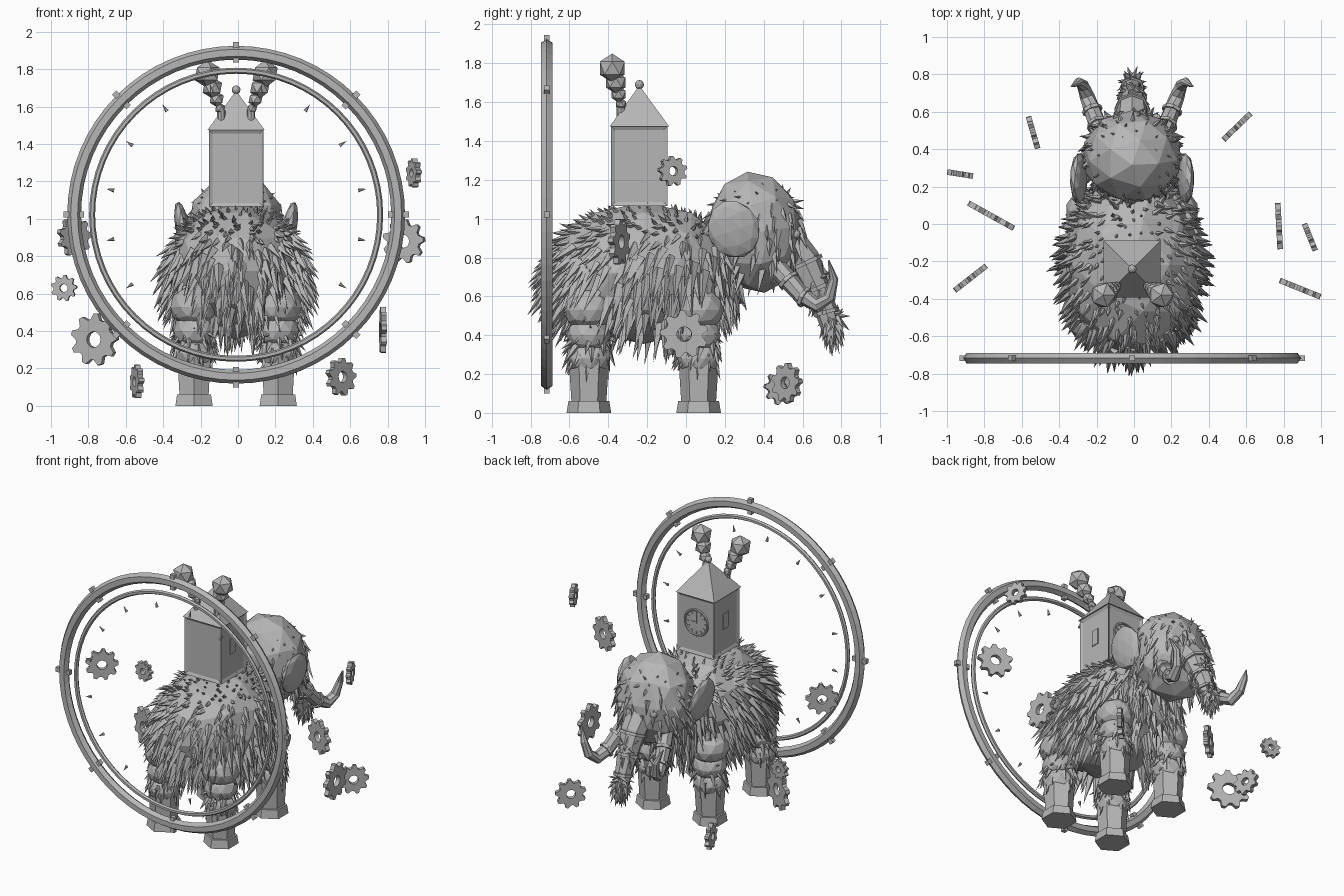
import bpy, bmesh, math, random
from math import sin, cos, pi, radians
from mathutils import Vector, Matrix

random.seed(4)
cube = bpy.data.objects.get("Cube")
if cube:
    bpy.data.objects.remove(cube, do_unlink=True)

CX = -0.01  # centre line of the animal, tower and ring
GREY = (0.47, 0.47, 0.47, 1)
mat = bpy.data.materials.new("stone grey")
mat.use_nodes = True
mat.diffuse_color = GREY
mat.node_tree.nodes["Principled BSDF"].inputs["Base Color"].default_value = GREY


def finish(bm, name):
    bmesh.ops.recalc_face_normals(bm, faces=bm.faces)
    me = bpy.data.meshes.new(name)
    bm.to_mesh(me)
    bm.free()
    me.materials.append(mat)
    bpy.context.collection.objects.link(bpy.data.objects.new(name, me))


def place(loc, scale=(1, 1, 1), rot=Matrix()):
    return Matrix.Translation(loc) @ rot.to_4x4() @ Matrix.Diagonal((*scale, 1))


def turn(degrees, axis):
    return Matrix.Rotation(radians(degrees), 4, axis)


def blob(bm, loc, radii, subdiv=2, rot=Matrix()):
    bmesh.ops.create_icosphere(bm, subdivisions=subdiv, radius=1, matrix=place(loc, radii, rot))


def box(bm, loc, size, rot=Matrix()):
    bmesh.ops.create_cube(bm, size=1, matrix=place(loc, size, rot))


def cone(bm, a, b, r1, r2=0.0, sides=6):
    a, b = Vector(a), Vector(b)
    q = (b - a).to_track_quat('Z', 'Y').to_matrix()
    bmesh.ops.create_cone(bm, cap_ends=True, segments=sides, radius1=r1, radius2=r2,
                          depth=(b - a).length, matrix=place((a + b) / 2, rot=q))


def skin(bm, rings, closed):
    """Join rings of vertices into a tube."""
    size = len(rings[0])
    for a, b in zip(rings, rings[1:] + rings[:1] if closed else rings[1:]):
        for k in range(size):
            n = (k + 1) % size
            bm.faces.new((a[k], a[n], b[n], b[k]))
    if not closed:
        bm.faces.new(rings[0])
        bm.faces.new(rings[-1])


def tube(bm, path, radii, sides=8):
    pts = [Vector(p) for p in path]
    rings = []
    for i, p in enumerate(pts):
        d = pts[min(i + 1, len(pts) - 1)] - pts[max(i - 1, 0)]
        u = d.cross(Vector((1, 0, 0))).normalized()
        v = d.cross(u).normalized()
        rings.append([bm.verts.new(p + radii[i] * (u * cos(t) + v * sin(t)))
                      for t in (2 * pi * k / sides for k in range(sides))])
    skin(bm, rings, False)


def bands(bm, path, radii):
    for p, q, r in zip(path, path[1:], radii):
        p, q = Vector(p), Vector(q)
        cone(bm, p, p + (q - p).normalized() * 0.02, r + 0.01, r + 0.01, 8)


def hoop(bm, centre, major, minor, depth, segs=64, sides=6):
    """Ring facing along y with an elliptical section."""
    rings = []
    for i in range(segs):
        u = 2 * pi * i / segs
        section = [2 * pi * j / sides for j in range(sides)]
        rings.append([bm.verts.new(Vector(centre) + Vector((
            (major + minor * cos(v)) * cos(u), depth * sin(v),
            (major + minor * cos(v)) * sin(u)))) for v in section])
    skin(bm, rings, True)


def fur(bm, centre, radii, count, long, short, top=1.0, bottom=-1.0, out=0.4, sweep=-0.15):
    """Shards over an ellipsoid, hanging down and longer towards the bottom."""
    for i in range(count):
        h = top + (bottom - top) * (i + random.random()) / count
        a = i * 2.39996 + random.uniform(-0.2, 0.2)
        w = math.sqrt(max(0, 1 - h * h))
        n = Vector((w * cos(a), w * sin(a), h))
        p = Vector(centre) + Vector([n[k] * radii[k] for k in range(3)])
        low = min(1, max(0, (0.9 - h) / 0.9))
        length = (short + (long - short) * low) * random.uniform(0.7, 1.25)
        jitter = Vector([random.uniform(-0.12, 0.12) for _ in range(3)])
        d = (n * out + Vector((0, sweep, -0.85 * low)) + jitter).normalized()
        cone(bm, p - d * 0.02, p + d * length, 0.01 + 0.11 * length, sides=4)


def gear(name, x, y, z, radius, angle, teeth=9):
    """Upright toothed wheel with a hole, turned about z."""
    bm = bmesh.new()
    steps = teeth * 4
    m = place((x, y, z), rot=turn(angle, 'Z'))
    rings = []
    for i in range(steps):
        t = 2 * pi * i / steps
        outer = radius * (1 if i % 4 < 2 else 0.78)
        section = ((0.3 * radius, -1), (outer, -1), (outer, 1), (0.3 * radius, 1))
        rings.append([bm.verts.new(m @ Vector((r * cos(t), s * 0.015, r * sin(t))))
                      for r, s in section])
    skin(bm, rings, True)
    finish(bm, name)


# Body, head, ears and eyes
bm = bmesh.new()
blob(bm, (CX, -0.22, 0.72), (0.375, 0.495, 0.365))
finish(bm, "body")
bm = bmesh.new()
blob(bm, (CX, 0.36, 0.93), (0.27, 0.25, 0.315), 2, turn(8, 'X'))
finish(bm, "head")
bm = bmesh.new()
for s in (-1, 1):
    blob(bm, (CX + s * 0.285, 0.245, 0.945), (0.04, 0.135, 0.155), 2, turn(s * 10, 'Y') @ turn(20, 'X'))
finish(bm, "ears")
bm = bmesh.new()
for s in (-1, 1):
    blob(bm, (CX + s * 0.13, 0.565, 0.92), (0.025, 0.025, 0.025))
finish(bm, "eyes")

# Trunk and tusks with bands
trunk = [(CX, 0.5, 0.9), (CX, 0.61, 0.78), (CX, 0.67, 0.65), (CX, 0.72, 0.53), (CX, 0.755, 0.4)]
widths = [0.1, 0.085, 0.07, 0.058, 0.045]
bm = bmesh.new()
tube(bm, trunk, widths)
bands(bm, trunk[1:], widths[1:])
finish(bm, "trunk")
tusk = ((0.14, 0.43, 0.79), (0.18, 0.52, 0.69), (0.21, 0.6, 0.6), (0.24, 0.68, 0.555),
        (0.262, 0.74, 0.6), (0.285, 0.76, 0.69), (0.325, 0.735, 0.785))
widths = [0.05, 0.05, 0.045, 0.04, 0.033, 0.024, 0.004]
for s, name in ((-1, "right_tusk"), (1, "left_tusk")):
    path = [(CX + s * x, y, z) for x, y, z in tusk]
    bm = bmesh.new()
    tube(bm, path, widths)
    bands(bm, path[1:4], widths[1:])
    finish(bm, name)

# Legs: six-sided hoof and shin below shaggy bulges
for s, side in ((-1, "right"), (1, "left")):
    for y, end in ((-0.5, "rear"), (0.065, "head_end")):
        x = CX + s * 0.225
        bm = bmesh.new()
        cone(bm, (x, y, 0), (x, y, 0.06), 0.115, 0.105)
        cone(bm, (x, y, 0.06), (x, y, 0.3), 0.09, 0.105)
        for z, r in ((0.28, 0.11), (0.4, 0.115), (0.53, 0.132)):
            blob(bm, (x, y, z), (r, r, r * 0.85))
        fur(bm, (x, y, 0.33), (0.1, 0.1, 0.13), 35, 0.08, 0.05, 0.7, -0.6)
        finish(bm, f"{side}_{end}_leg")

# Fur
bm = bmesh.new()
fur(bm, (CX, -0.22, 0.72), (0.36, 0.48, 0.35), 620, 0.165, 0.035, 0.96, -0.85, 0.45, -0.22)
finish(bm, "body_fur")
bm = bmesh.new()
fur(bm, (CX, 0.36, 0.92), (0.255, 0.24, 0.29), 150, 0.1, 0.015, 0.95, -0.75)
finish(bm, "head_fur")
bm = bmesh.new()
fur(bm, (CX, 0.755, 0.45), (0.045, 0.045, 0.09), 50, 0.065, 0.04, sweep=0)
fur(bm, (CX, 0.68, 0.64), (0.07, 0.07, 0.12), 35, 0.05, 0.04)
finish(bm, "trunk_fur")

# Tower with recessed sides, pyramid roof and finial
TY = -0.24
bm = bmesh.new()
box(bm, (CX, TY, 1.27), (0.29, 0.29, 0.41))
bm.normal_update()
walls = [f for f in bm.faces if abs(f.normal.z) < 0.5]
bmesh.ops.inset_individual(bm, faces=walls, thickness=0.028, depth=-0.01)
finish(bm, "tower")
bm = bmesh.new()
bmesh.ops.create_cone(bm, cap_ends=True, segments=4, radius1=0.153 * math.sqrt(2), radius2=0,
                      depth=0.21, matrix=place((CX, TY, 1.58), rot=turn(45, 'Z')))
blob(bm, (CX, TY, 1.69), (0.024, 0.024, 0.024))
finish(bm, "tower_roof")
bm = bmesh.new()
for s in (-1, 1):
    box(bm, (CX + s * 0.137, TY, 1.29), (0.008, 0.06, 0.11))
finish(bm, "tower_windows")

# Clock face with rim, hour marks and hands
face = Vector((CX, TY + 0.137, 1.29))
bm = bmesh.new()
hoop(bm, face, 0.09, 0.008, 0.008, 32)
for k in range(12):
    r = turn(30 * k, 'Y')
    box(bm, face + r @ Vector((0, 0, 0.07)), (0.008, 0.008, 0.016), r)
box(bm, face + Vector((0, 0, 0.025)), (0.008, 0.009, 0.06))
box(bm, face + Vector((0.02, 0, 0)), (0.045, 0.009, 0.01))
finish(bm, "clock")

# Chimneys and their smoke puffs
for s, name in ((-1, "right"), (1, "left")):
    bm = bmesh.new()
    cone(bm, (CX + s * 0.08, -0.335, 1.5), (CX + s * 0.08, -0.335, 1.58), 0.022, 0.022, 8)
    finish(bm, name + "_chimney")
    bm = bmesh.new()
    for t, r in ((0, 0.03), (0.27, 0.042), (0.6, 0.058), (1, 0.075)):
        blob(bm, (CX + s * (0.085 + 0.07 * t), -0.335 - 0.045 * t, 1.59 + 0.185 * t), (r, r, r), 1)
    finish(bm, name + "_smoke")

# Great double ring with blocks and inner pointers
hub = Vector((CX, -0.717, 1.022))
bm = bmesh.new()
hoop(bm, hub, 0.866, 0.037, 0.033)
finish(bm, "outer_ring")
bm = bmesh.new()
hoop(bm, hub, 0.77, 0.016, 0.016)
finish(bm, "inner_ring")
bm = bmesh.new()
for k in range(8):
    r = turn(45 * k, 'Y')
    box(bm, hub + r @ Vector((0, 0, 0.868)), (0.032, 0.03, 0.11), r)
finish(bm, "ring_blocks")
bm = bmesh.new()
for k in range(16):
    d = turn(22.5 * (k + 0.5), 'Y') @ Vector((0, 0, 1))
    cone(bm, hub + d * 0.665, hub + d * 0.71, 0.011)
finish(bm, "ring_pointers")

# Floating gears: x, y, z, radius, turn
for i, values in enumerate((
        (-0.765, 0.045, 0.355, 0.14, -29), (-0.93, 0.267, 0.63, 0.07, -9),
        (-0.875, -0.29, 0.905, 0.108, 38), (-0.54, 0.49, 0.13, 0.09, -74),
        (0.55, 0.52, 0.155, 0.102, 44), (0.775, -0.01, 0.405, 0.125, -87),
        (0.887, -0.345, 0.88, 0.118, -22), (0.94, -0.07, 1.245, 0.078, -68))):
    gear(f"gear_{i + 1}", *values)
